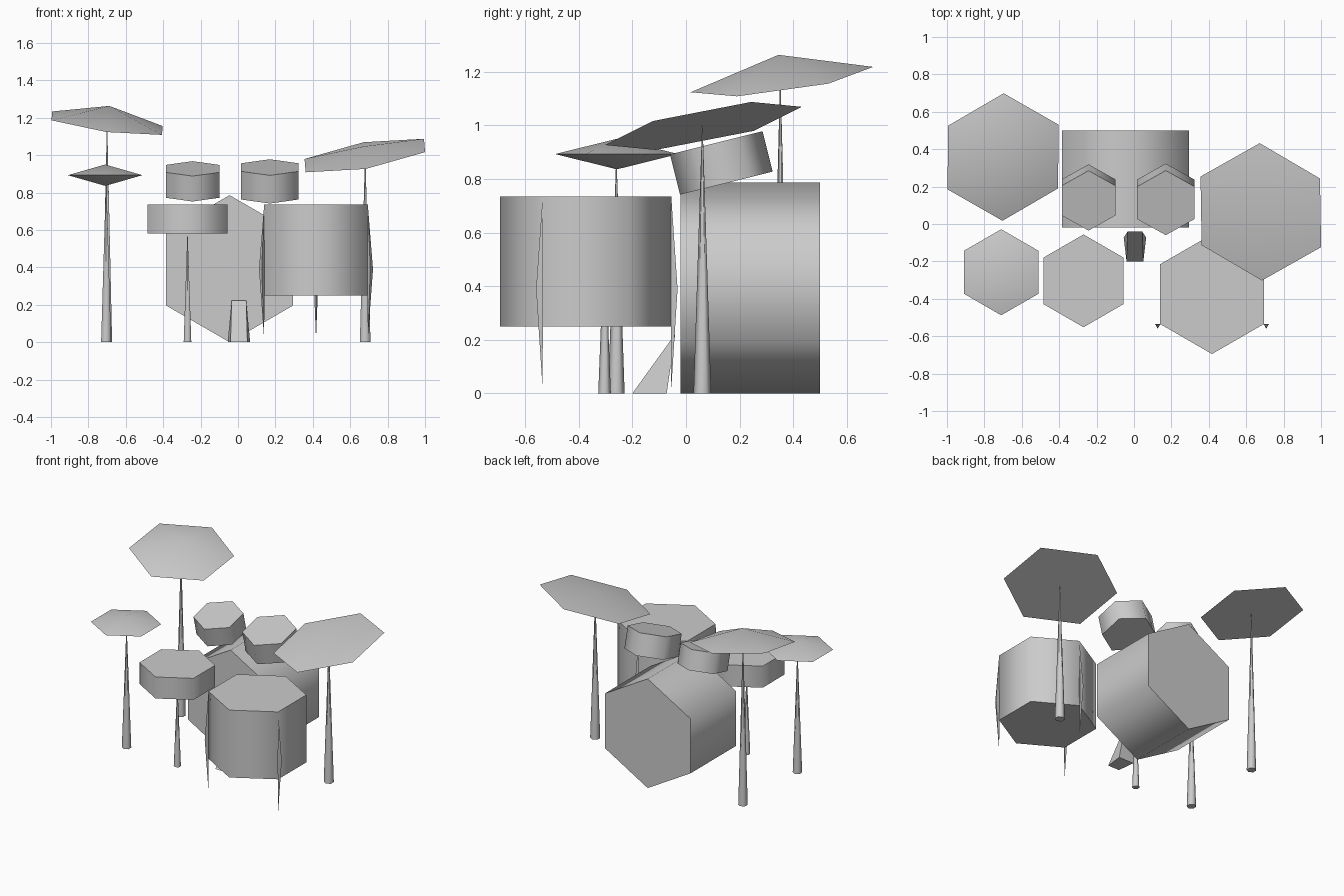
import bpy, bmesh, math
from mathutils import Vector, Matrix

if "Cube" in bpy.data.objects:
    bpy.data.objects.remove(bpy.data.objects["Cube"])

UP = Vector((0, 0, 1))


def finish(name, bm, angle=65):
    bmesh.ops.remove_doubles(bm, verts=bm.verts, dist=1e-5)
    bmesh.ops.recalc_face_normals(bm, faces=bm.faces)
    me = bpy.data.meshes.new(name)
    bm.to_mesh(me)
    bm.free()
    if angle:
        me.shade_smooth()
        me.set_sharp_from_angle(angle=math.radians(angle))
    ob = bpy.data.objects.new(name, me)
    bpy.context.collection.objects.link(ob)
    return ob


def hexagon(name, base, height, r1, r2=None, axis=UP, cap=True):
    """Six-sided prism or cone rising from the base centre along axis."""
    r2 = r1 if r2 is None else r2
    rot = UP.rotation_difference(Vector(axis).normalized()).to_matrix().to_4x4()
    mat = Matrix.Translation(base) @ rot @ Matrix.Translation((0, 0, height / 2))
    bm = bmesh.new()
    bmesh.ops.create_cone(bm, cap_ends=cap, segments=6, radius1=r1, radius2=r2,
                          depth=height, matrix=mat)
    return finish(name, bm)


def stand(name, x, y, top, r):
    hexagon(name, (x, y, 0), top, r, 0.001)


# Bass drum lying along y
hexagon("bass_drum", (-0.045, -0.02, 0.393), 0.52, 0.393, axis=(0, 1, 0))

# Rack toms tilted toward the player
tilt = math.radians(14)
for name, x, y, z, r, d in (("rack_tom_left", -0.243, 0.125, 0.928, 0.165, 0.14),
                            ("rack_tom_right", 0.17, 0.113, 0.935, 0.178, 0.155)):
    axis = Vector((0, -math.sin(tilt), math.cos(tilt)))
    hexagon(name, Vector((x, y, z)) - axis * d, d, r, axis=axis)

# Snare drum and its stand
hexagon("snare_drum", (-0.27, -0.304, 0.58), 0.155, 0.248)
stand("snare_stand", -0.27, -0.304, 0.58, 0.0235)

# Floor tom with three spindle legs on alternate corners
TOM = Vector((0.417, -0.375, 0))
hexagon("floor_tom", TOM + UP * 0.25, 0.485, 0.32)
for i in range(3):
    a = math.radians(90 + 120 * i)
    out = Vector((math.cos(a), math.sin(a), 0))
    bm = bmesh.new()
    tip = bm.verts.new(TOM + out * 0.32 + UP * 0.735)
    foot = bm.verts.new(TOM + out * 0.32 + UP * 0.015)
    ring = []
    for k in range(3):
        b = math.radians(-90 + 120 * k)
        ring.append(bm.verts.new(TOM + out * 0.335 + UP * 0.39
                                 + Vector((math.cos(b), math.sin(b), 0)) * 0.017))
    for k in range(3):
        bm.faces.new((ring[k], ring[(k + 1) % 3], tip))
        bm.faces.new((ring[(k + 1) % 3], ring[k], foot))
    finish(f"floor_tom_leg_{i + 1}", bm)

# Hi-hat: two facing cymbals on a stand
HAT = (-0.71, -0.258, 0.893)
hexagon("hi_hat_top", HAT, 0.057, 0.23, 0, cap=False)
hexagon("hi_hat_bottom", HAT, 0.057, 0.23, 0, axis=(0, 1e-6, -1), cap=False)
stand("hi_hat_stand", -0.705, -0.26, 0.87, 0.031)

# Tilted crash and ride cymbals on stands
hexagon("crash_cymbal", (-0.70, 0.358, 1.171), 0.094, 0.344, 0, axis=(0.133, -0.14, 1))
stand("crash_stand", -0.70, 0.352, 1.175, 0.031)
hexagon("ride_cymbal", (0.678, 0.065, 0.998), 0.05, 0.374, 0, axis=(-0.172, -0.197, 1))
stand("ride_stand", 0.68, 0.061, 1.005, 0.033)

# Bass pedal wedge
bm = bmesh.new()
rows = [[bm.verts.new((0.005 + s * w, y, z)) for s in (-1, 1)]
        for w, y, z in ((0.045, -0.2, 0), (0.06, -0.072, 0), (0.039, -0.04, 0.222))]
for i in range(3):
    a, b = rows[i], rows[(i + 1) % 3]
    bm.faces.new((a[0], a[1], b[1], b[0]))
for s in (0, 1):
    bm.faces.new([r[s] for r in rows])
finish("bass_pedal", bm, angle=0)
